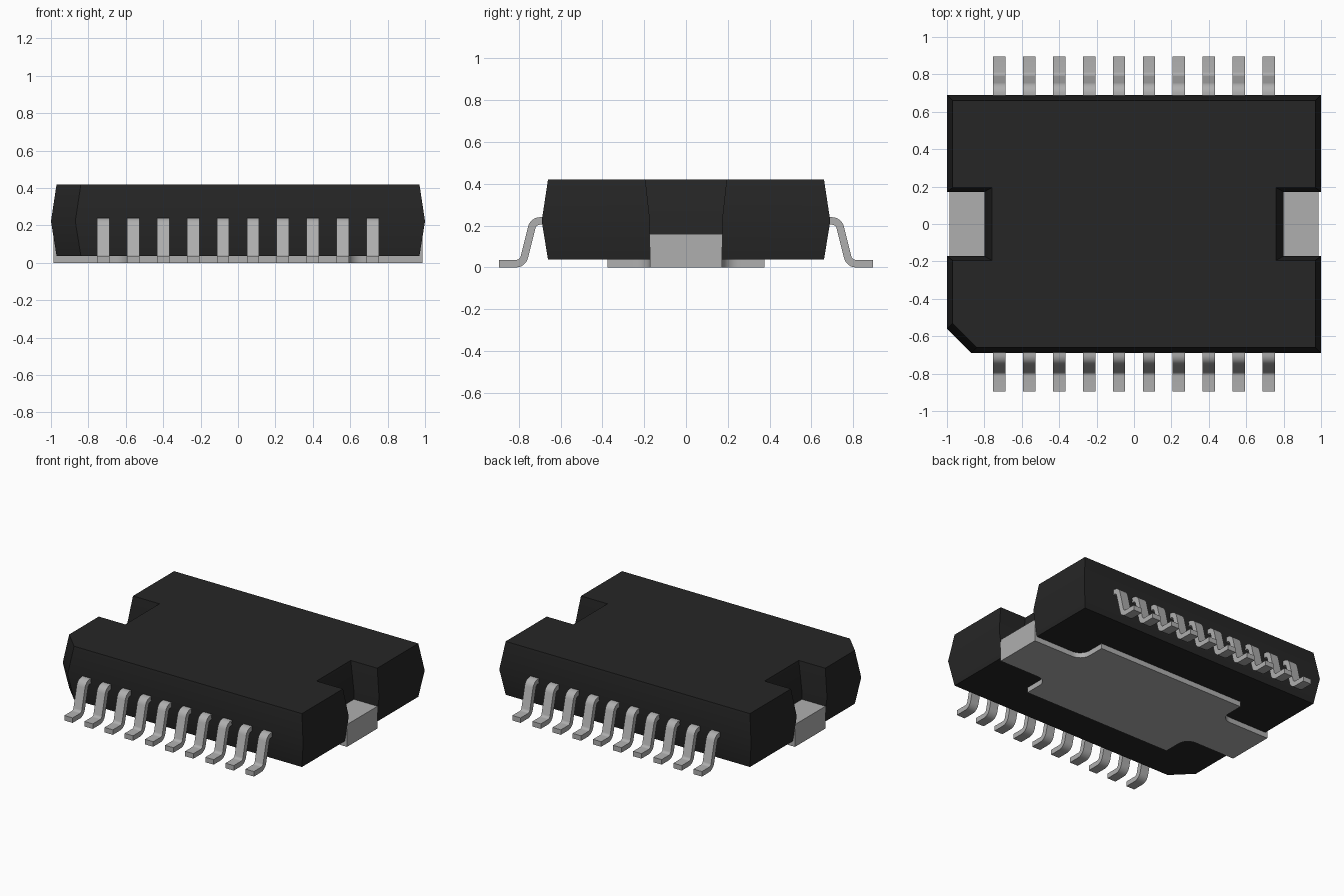
import bpy, bmesh, math
from mathutils import Vector

cube = bpy.data.objects.get("Cube")
if cube:
    bpy.data.objects.remove(cube, do_unlink=True)


def make_material(name, rgb):
    m = bpy.data.materials.new(name)
    m.use_nodes = True
    m.diffuse_color = (*rgb, 1)
    bsdf = m.node_tree.nodes["Principled BSDF"]
    bsdf.inputs["Base Color"].default_value = (*rgb, 1)
    bsdf.inputs["Roughness"].default_value = 0.6
    return m


black = make_material("black plastic", (0.019, 0.019, 0.019))
metal = make_material("grey metal", (0.43, 0.43, 0.43))


def loft(name, rings, material):
    """Join closed rings of 3D points into a capped, smooth-by-angle solid."""
    bm = bmesh.new()
    loops = [[bm.verts.new(p) for p in ring] for ring in rings]
    n = len(loops[0])
    for low, high in zip(loops, loops[1:]):
        for i in range(n):
            j = (i + 1) % n
            bm.faces.new((low[i], low[j], high[j], high[i]))
    bm.faces.new(list(reversed(loops[0])))
    bm.faces.new(loops[-1])
    bmesh.ops.recalc_face_normals(bm, faces=bm.faces)
    mesh = bpy.data.meshes.new(name)
    bm.to_mesh(mesh)
    bm.free()
    mesh.materials.append(material)
    obj = bpy.data.objects.new(name, mesh)
    bpy.context.collection.objects.link(obj)
    bpy.ops.object.select_all(action='DESELECT')
    obj.select_set(True)
    bpy.context.view_layer.objects.active = obj
    bpy.ops.object.shade_smooth_by_angle(angle=math.radians(30))
    return obj


# Package body: notched outline with one cut corner, widest at mid height
def body_ring(z, inset, notch, back, cut=0.13):
    x, y = 1 - inset, 0.69 - inset
    pts = [(cut - x, -y), (x, -y), (x, -notch), (back, -notch),
           (back, notch), (x, notch), (x, y), (-x, y), (-x, notch),
           (-back, notch), (-back, -notch), (-x, -notch), (-x, cut - y)]
    return [(px, py, z) for px, py in pts]


loft("package_body", [body_ring(0.037, 0.03, 0.172, 0.80),
                      body_ring(0.222, 0.0, 0.172, 0.80),
                      body_ring(0.42, 0.03, 0.194, 0.76)], black)

# Heat slug: wide centre pad, narrow end tabs, rounded inner corners
PAD_X, PAD_Y, TAB_X, TAB_Y, R = 0.59, 0.375, 0.987, 0.173, 0.08
quarter = [(TAB_X, TAB_Y)]
for k in range(9):
    a = math.radians(270 - 90 * k / 8)
    quarter.append((PAD_X + R + R * math.cos(a), TAB_Y + R + R * math.sin(a)))
quarter.append((PAD_X, PAD_Y))
half = quarter + [(-x, y) for x, y in reversed(quarter)]
outline = half + [(x, -y) for x, y in reversed(half)]
loft("heat_slug", [[(x, y, z) for x, y in outline] for z in (0, 0.16)], metal)


# Gull-wing leads: centre line with two rounded bends, thickened both ways
def lead_profile(thick=0.036, radius=0.04, steps=6):
    path = [Vector(p) for p in ((0.60, 0.222), (0.73, 0.222),
                                (0.781, 0.018), (0.895, 0.018))]
    samples = [(path[0], Vector((0, 1)))]
    for i in (1, 2):
        d0 = (path[i] - path[i - 1]).normalized()
        d1 = (path[i + 1] - path[i]).normalized()
        turn = d0.x * d1.y - d0.y * d1.x
        side = 1 if turn > 0 else -1
        angle = math.acos(d0.dot(d1))
        start = path[i] - d0 * radius * math.tan(angle / 2)
        n0 = Vector((-d0.y, d0.x))
        centre = start + n0 * side * radius
        for k in range(steps + 1):
            a = side * angle * k / steps
            n = Vector((n0.x * math.cos(a) - n0.y * math.sin(a),
                        n0.x * math.sin(a) + n0.y * math.cos(a)))
            samples.append((centre - n * side * radius, n))
    samples.append((path[3], Vector((0, 1))))
    upper = [p + n * thick / 2 for p, n in samples]
    lower = [p - n * thick / 2 for p, n in samples]
    return upper + lower[::-1]


profile = lead_profile()
for row, sign in (("front", -1), ("back", 1)):
    for i in range(10):
        cx = -0.72 + 0.16 * i
        loft(f"{row}_lead_{i + 1}",
             [[(cx + s, sign * p.x, p.y) for p in profile]
              for s in (-0.033, 0.033)], metal)
